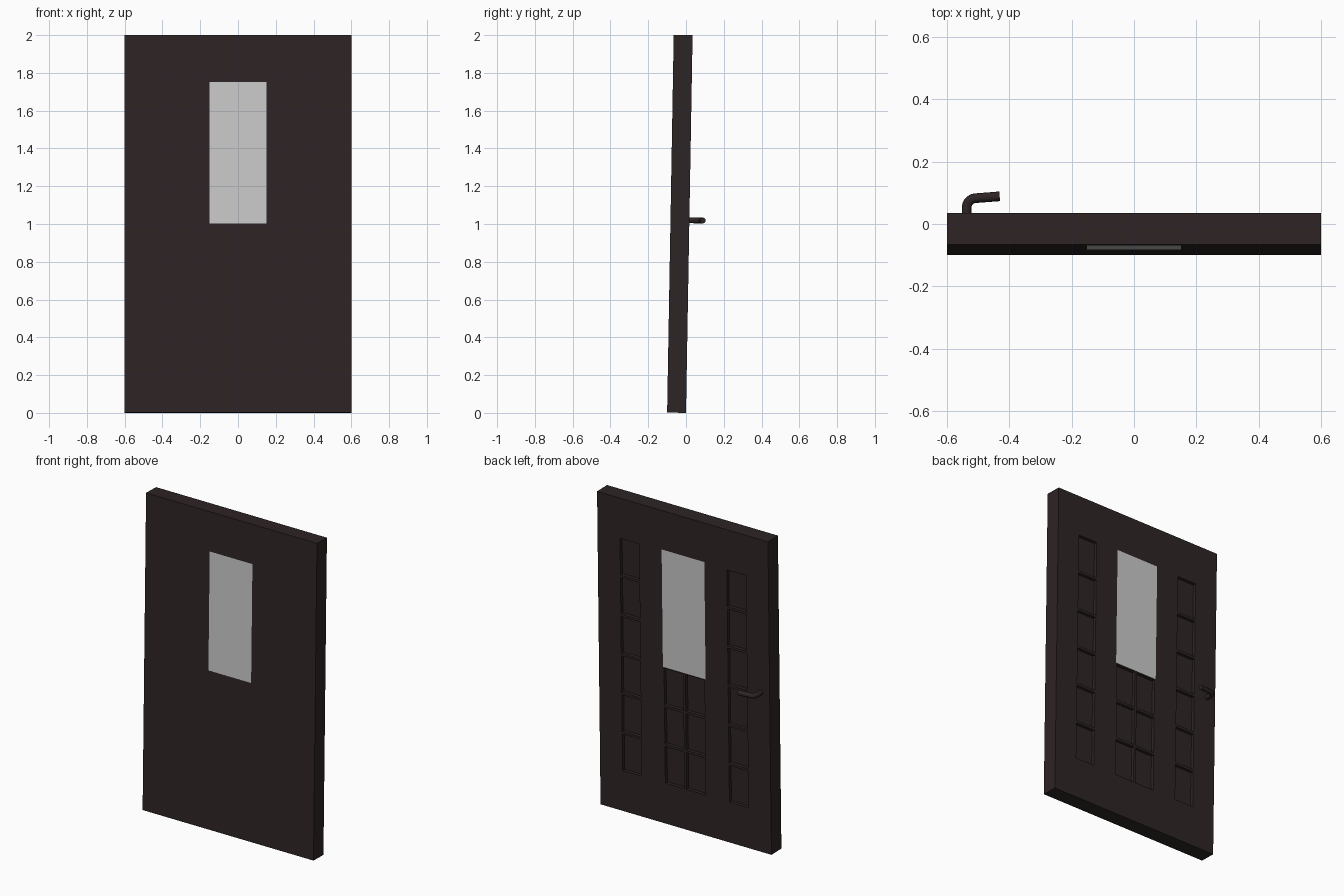
import bpy, bmesh, math
from mathutils import Matrix, Vector

if "Cube" in bpy.data.objects:
    bpy.data.objects.remove(bpy.data.objects["Cube"])

TILT = Matrix.Rotation(math.radians(-1), 4, 'X')   # the door leans back slightly


def material(name, col):
    m = bpy.data.materials.new(name)
    m.diffuse_color = (*col, 1)
    m.use_nodes = True
    m.node_tree.nodes["Principled BSDF"].inputs["Base Color"].default_value = m.diffuse_color
    return m


wood = material("dark_brown", (0.027, 0.018, 0.018))
glass = material("pale_grey_glass", (0.60, 0.60, 0.60))

# Door slab, cut into an 8 x 8 grid
bm = bmesh.new()
bmesh.ops.create_cube(bm, size=1, matrix=Matrix.Translation((0, -0.05, 1)) @ Matrix.Diagonal((1.2, 0.1, 2, 1)))


def cut(co, no):
    bmesh.ops.bisect_plane(bm, geom=bm.verts[:] + bm.edges[:] + bm.faces[:],
                           plane_co=co, plane_no=no, dist=1e-5)


for i in range(1, 8):
    cut((-0.6 + 0.15 * i, 0, 0), (1, 0, 0))
    cut((0, 0, 0.25 * i), (0, 0, 1))
bm.normal_update()

# Window panes on both sides, recessed panels on the back
panels = []
for f in bm.faces:
    c = f.calc_center_median()
    if abs(f.normal.y) < 0.9 or not 0.25 < c.z < 1.75:
        continue
    if abs(c.x) < 0.15 and c.z > 1.0:
        f.material_index = 1
    elif f.normal.y > 0 and (abs(c.x) < 0.15 or 0.3 < abs(c.x) < 0.45):
        panels.append(f)
bmesh.ops.inset_individual(bm, faces=panels, thickness=0.008, use_even_offset=True)
bmesh.ops.inset_individual(bm, faces=panels, thickness=0.0005, use_even_offset=True)
for v in {v for f in panels for v in f.verts}:
    v.co.y -= 0.02

bmesh.ops.recalc_face_normals(bm, faces=bm.faces[:])
bm.transform(TILT)
me = bpy.data.meshes.new("door")
bm.to_mesh(me)
bm.free()
me.materials.append(wood)
me.materials.append(glass)
door = bpy.data.objects.new("door", me)
bpy.context.collection.objects.link(door)

# Lever handle: round bar with a curved elbow
path = [(-0.537, -0.01), (-0.537, 0.035)]
for k in range(1, 6):
    a = math.radians(180 - 85 * k / 5)
    path.append((-0.507 + 0.03 * math.cos(a), 0.035 + 0.03 * math.sin(a)))
path.append((-0.431, 0.071))
cu = bpy.data.curves.new("handle", 'CURVE')
cu.dimensions = '3D'
cu.bevel_depth = 0.0155
cu.bevel_resolution = 4
cu.use_fill_caps = True
sp = cu.splines.new('POLY')
sp.points.add(len(path) - 1)
for p, (x, y) in zip(sp.points, path):
    p.co = (*(TILT @ Vector((x, y, 1.02))), 1)
cu.materials.append(wood)
handle = bpy.data.objects.new("handle", cu)
bpy.context.collection.objects.link(handle)
bpy.context.view_layer.objects.active = handle
handle.select_set(True)
bpy.ops.object.convert(target='MESH')
bpy.ops.object.shade_smooth_by_angle(angle=math.radians(40))
